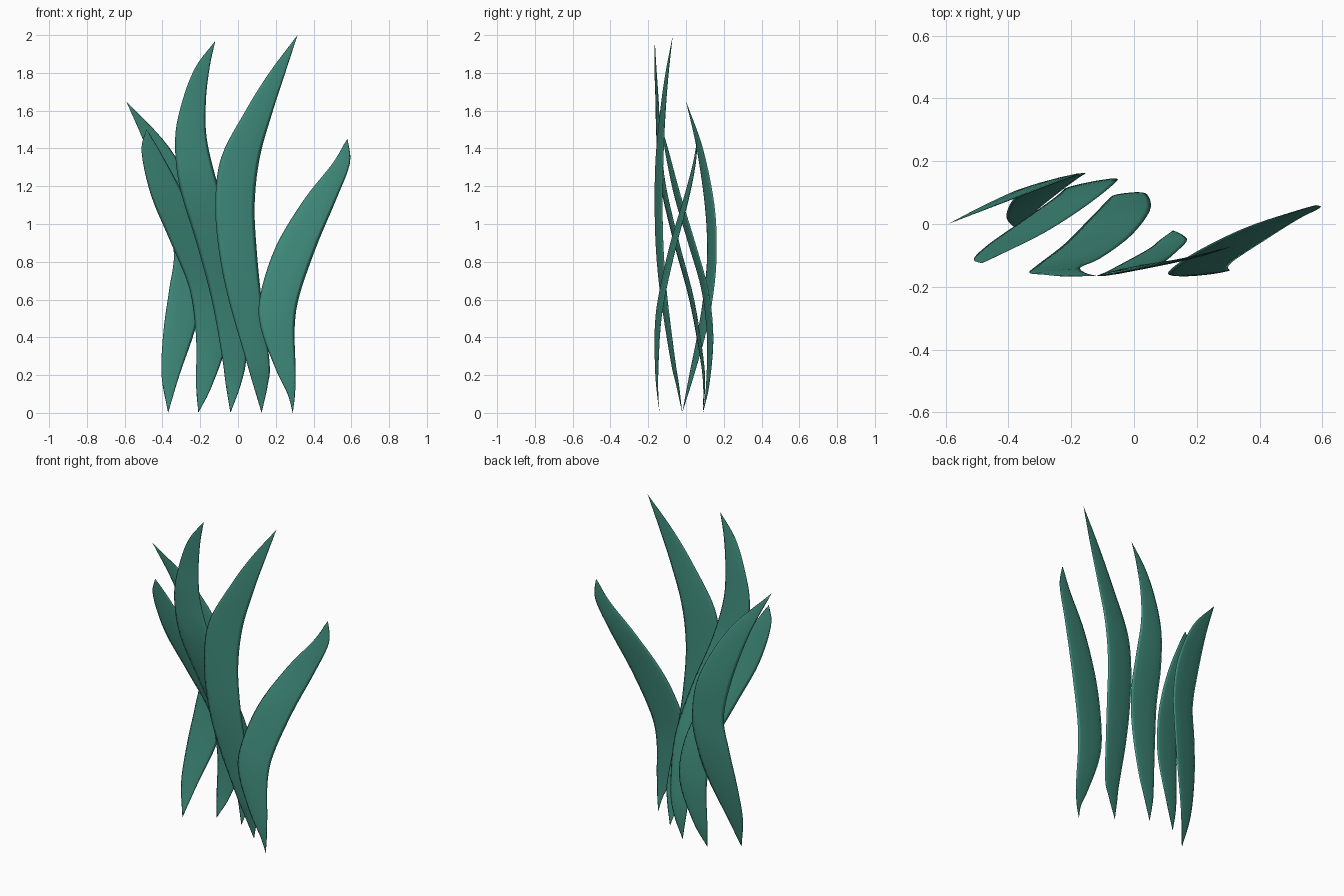
import bpy, bmesh, math
from mathutils import Vector

if "Cube" in bpy.data.objects:
    bpy.data.objects.remove(bpy.data.objects["Cube"])

mat = bpy.data.materials.new("leaf_teal")
mat.diffuse_color = (0.05, 0.26, 0.2, 1)
mat.use_nodes = True
mat.node_tree.nodes["Principled BSDF"].inputs["Base Color"].default_value = mat.diffuse_color

STEPS = 5    # rings per control span
SIDES = 10   # points round the thin lens section
THICK = 0.035  # half thickness as a fraction of the width


def smooth_path(pts):
    """Catmull-Rom through 4D stations (z, left x, right x, centre y)."""
    p = [Vector(q) for q in pts]
    p = [2 * p[0] - p[1]] + p + [2 * p[-1] - p[-2]]
    out = []
    for i in range(1, len(p) - 2):
        a, b, c, d = p[i - 1:i + 3]
        for s in range(STEPS):
            t = s / STEPS
            out.append(0.5 * (2 * b + (c - a) * t + (2 * a - 5 * b + 4 * c - d) * t * t
                              + (3 * b - a - 3 * c + d) * t ** 3))
    out.append(p[-2])
    return out


def blade(name, slope, pts):
    """Thin pointed blade; slope turns its width from x towards y."""
    path = smooth_path(pts)
    bm = bmesh.new()

    def point(q):
        return bm.verts.new(((q[1] + q[2]) / 2, q[3], q[0]))

    base, tip = point(path[0]), point(path[-1])
    rings = []
    for z, left, right, y in path[1:-1]:
        half = max((right - left) / 2, 0.003)
        ring = []
        for k in range(SIDES):
            a = 2 * math.pi * k / SIDES
            u, v = half * math.cos(a), 2 * THICK * half * math.sin(a)
            ring.append(bm.verts.new(((left + right) / 2 + u, y + slope * u + v, z)))
        rings.append(ring)
    for k in range(SIDES):
        n = (k + 1) % SIDES
        bm.faces.new((base, rings[0][n], rings[0][k]))
        bm.faces.new((tip, rings[-1][k], rings[-1][n]))
        for r, s in zip(rings, rings[1:]):
            bm.faces.new((r[k], r[n], s[n], s[k]))
    bmesh.ops.recalc_face_normals(bm, faces=bm.faces)
    for f in bm.faces:
        f.smooth = True
    me = bpy.data.meshes.new(name)
    bm.to_mesh(me)
    bm.free()
    me.materials.append(mat)
    ob = bpy.data.objects.new(name, me)
    bpy.context.collection.objects.link(ob)


# Five blades from left to right: (z, left x, right x, centre y)
blade("far_left_blade", 0.27, [
    (0, -.37, -.37, -.02), (.2, -.405, -.31, .03), (.43, -.395, -.23, .085),
    (.65, -.365, -.175, .122), (.85, -.34, -.155, .137), (1.1, -.39, -.2, .125),
    (1.4, -.485, -.36, .073), (1.65, -.592, -.592, 0)])
blade("left_blade", 0.2, [
    (0, -.21, -.21, .09), (.15, -.222, -.135, .115), (.4, -.222, -.055, .128),
    (.65, -.255, -.075, .1), (.9, -.355, -.165, .03), (1.15, -.46, -.285, -.045),
    (1.38, -.51, -.41, -.1), (1.5, -.487, -.483, -.125)])
blade("middle_blade", 0.12, [
    (0, -.04, -.04, .09), (.15, -.065, .015, .096), (.3, -.085, .045, .082),
    (.6, -.14, .05, .03), (.9, -.22, -.01, -.05), (1.2, -.31, -.105, -.12),
    (1.45, -.333, -.165, -.145), (1.65, -.295, -.17, -.153),
    (1.83, -.225, -.15, -.162), (1.97, -.12, -.12, -.165)])
blade("right_blade", 0.2, [
    (0, .125, .125, -.02), (.15, .08, .158, -.045), (.27, .045, .167, -.068),
    (.6, -.05, .125, -.115), (.85, -.1, .1, -.138), (1.1, -.12, .088, -.145),
    (1.35, -.09, .115, -.14), (1.6, .04, .185, -.122),
    (1.8, .165, .25, -.1), (2.0, .315, .315, -.07)])
blade("far_right_blade", 0.16, [
    (0, .29, .29, -.14), (.1, .262, .302, -.15), (.23, .2, .305, -.155),
    (.45, .12, .3, -.15), (.62, .117, .325, -.128), (.88, .2, .415, -.07),
    (1.13, .35, .52, 0), (1.32, .5, .592, .044), (1.45, .577, .581, .06)])
